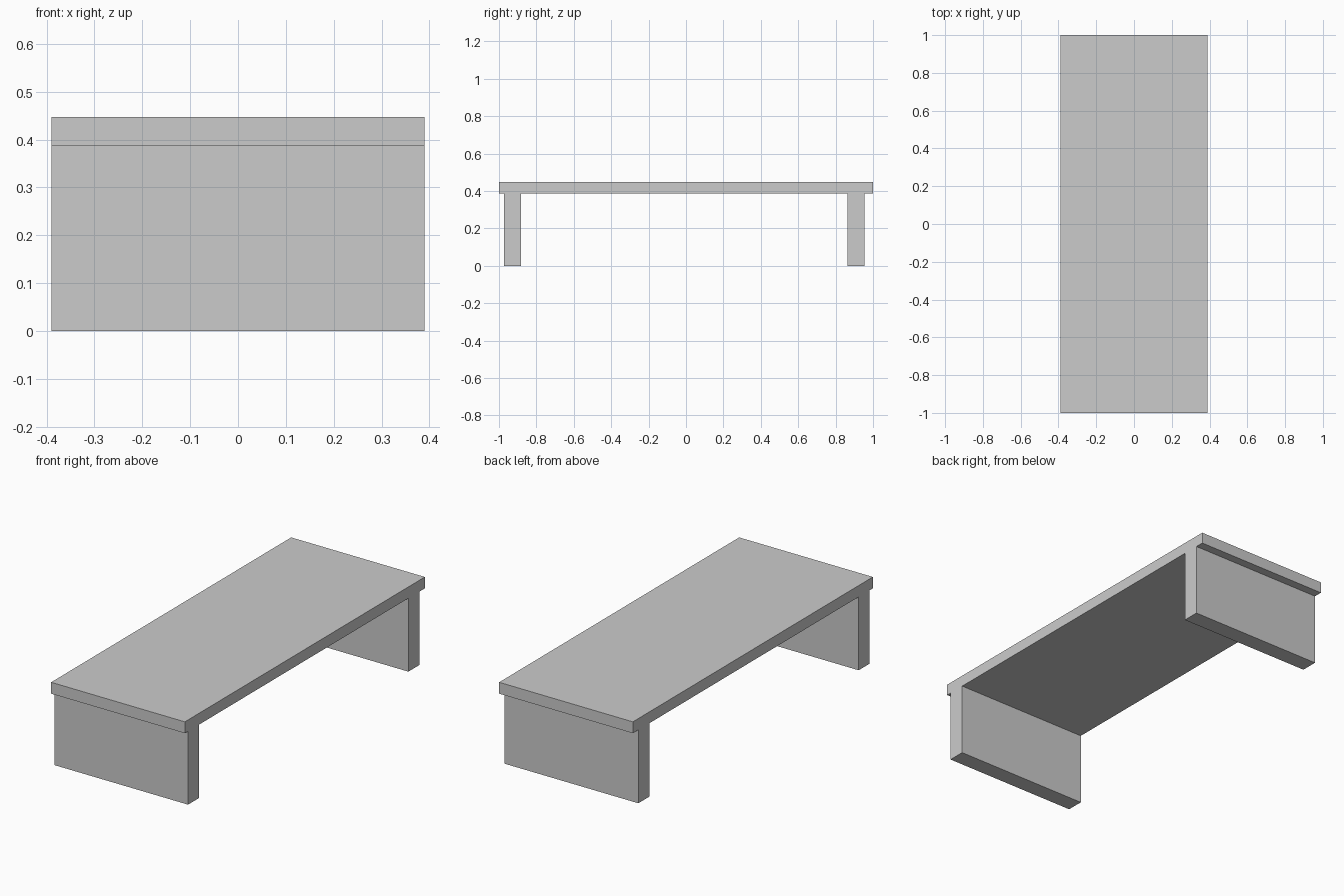
import bpy

if "Cube" in bpy.data.objects:
    bpy.data.objects.remove(bpy.data.objects["Cube"])

WIDTH = 0.78
TOP_Z, UNDERSIDE_Z = 0.447, 0.387


def box(name, y0, y1, z0, z1):
    """Full-width box spanning the given y and z ranges."""
    bpy.ops.mesh.primitive_cube_add(size=1, location=(0, (y0 + y1) / 2, (z0 + z1) / 2))
    obj = bpy.context.object
    obj.name = name
    obj.scale = (WIDTH, y1 - y0, z1 - z0)
    bpy.ops.object.transform_apply(location=False, rotation=False, scale=True)
    return obj


# Flat bench top
box("bench_top", -1, 1, UNDERSIDE_Z, TOP_Z)

# Slab legs, set in slightly further at the back
for name, y in (("front_leg", -0.973), ("back_leg", 0.863)):
    box(name, y, y + 0.091, 0, UNDERSIDE_Z)
